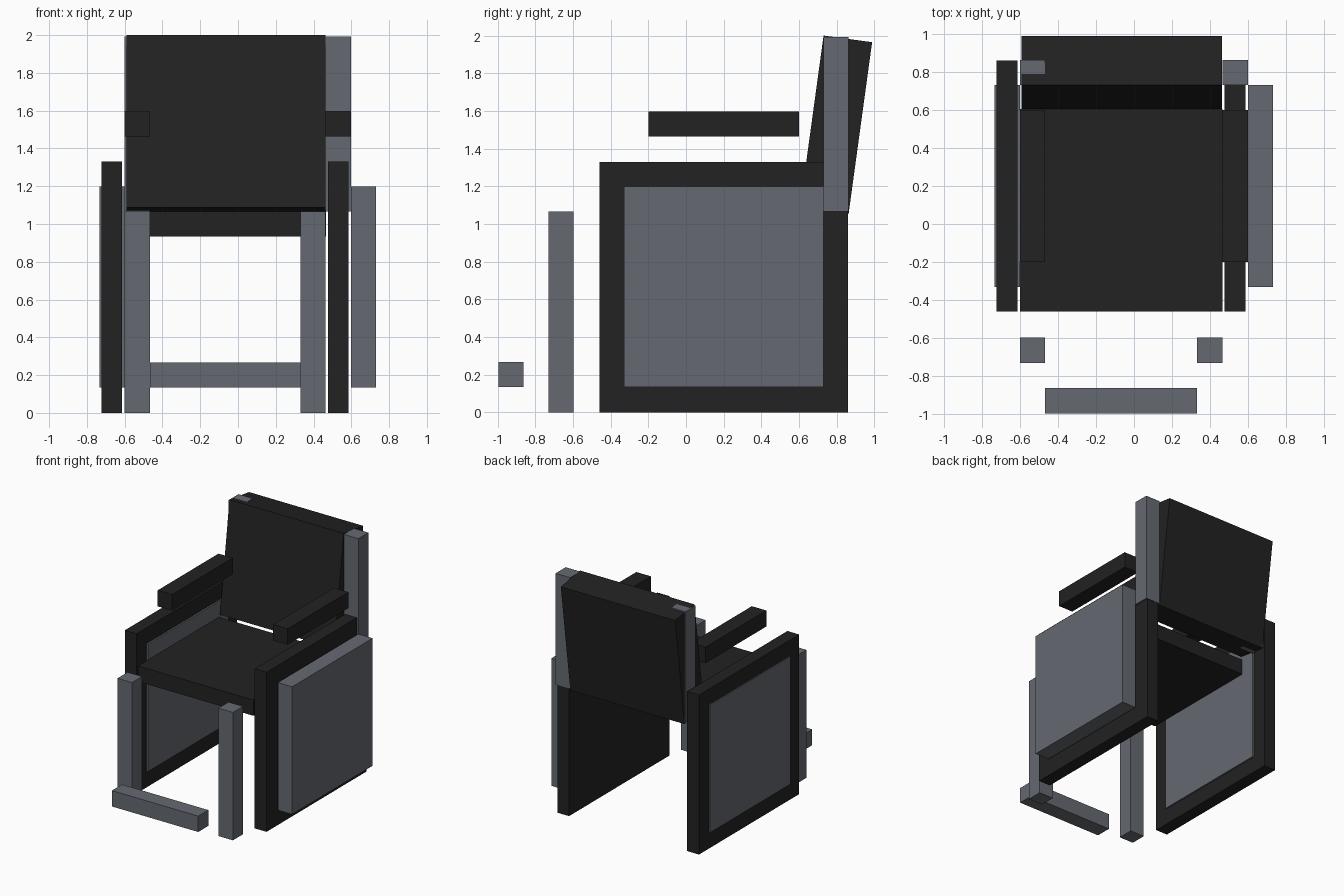
import bpy, bmesh, math
from mathutils import Matrix, Vector

if "Cube" in bpy.data.objects:
    bpy.data.objects.remove(bpy.data.objects["Cube"])


def material(name, rgb):
    m = bpy.data.materials.new(name)
    m.diffuse_color = (*rgb, 1)
    m.use_nodes = True
    m.node_tree.nodes["Principled BSDF"].inputs["Base Color"].default_value = m.diffuse_color
    return m


BLACK = material("black", (0.016, 0.016, 0.016))
GREY = material("blue_grey", (0.130, 0.143, 0.165))


def box(name, x, y, z, mat):
    """Axis-aligned box from (min, max) ranges."""
    lo, hi = Vector((x[0], y[0], z[0])), Vector((x[1], y[1], z[1]))
    bm = bmesh.new()
    bmesh.ops.create_cube(bm, size=1)
    bmesh.ops.scale(bm, vec=hi - lo, verts=bm.verts)
    bmesh.ops.translate(bm, vec=(lo + hi) / 2, verts=bm.verts)
    me = bpy.data.meshes.new(name)
    bm.to_mesh(me)
    bm.free()
    me.materials.append(mat)
    ob = bpy.data.objects.new(name, me)
    bpy.context.collection.objects.link(ob)
    return ob


# Seat and footrest
box("seat", (-0.60, 0.465), (-0.46, 0.605), (0.935, 1.066), BLACK)
box("footrest", (-0.467, 0.33), (-0.995, -0.862), (0.135, 0.267), GREY)

# Square wheels: the left one is set into its hub plate, the right one inside it
wheel_y, wheel_z = (-0.46, 0.86), (0, 1.33)
box("left_wheel", (-0.722, -0.613), wheel_y, wheel_z, BLACK)
box("right_wheel", (0.476, 0.585), wheel_y, wheel_z, BLACK)

# Paired parts
for side, hub, leg, rail in (
    ("left", (-0.732, -0.60), (-0.60, -0.467), (-0.60, -0.467)),
    ("right", (0.598, 0.73), (0.33, 0.464), (0.464, 0.598)),
):
    box(side + "_wheel_hub", hub, (-0.33, 0.73), (0.135, 1.198), GREY)
    box(side + "_front_leg", leg, (-0.73, -0.597), (0, 1.066), GREY)
    box(side + "_armrest", rail, (-0.20, 0.60), (1.463, 1.597), BLACK)
    box(side + "_back_post", rail, (0.73, 0.863), (1.066, 1.992), GREY)

# Reclined backrest, hung from its top front edge
back = box("backrest", (-0.59, 0.463), (0, 0.26), (-0.92, 0), BLACK)
back.data.transform(Matrix.Translation((0, 0.73, 2.0))
                    @ Matrix.Rotation(math.radians(-7.8), 4, 'X'))
